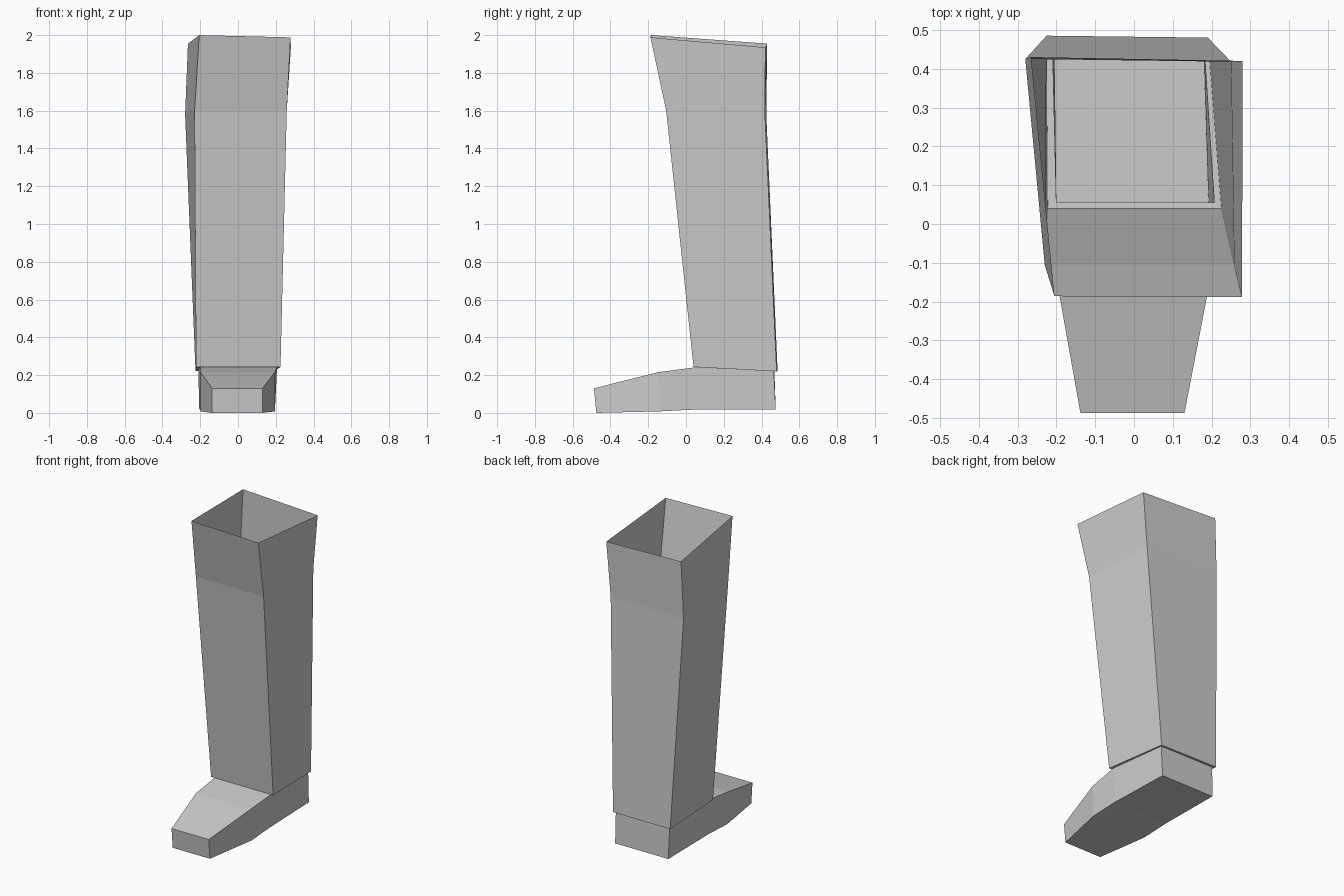
import bpy
import bmesh

cube = bpy.data.objects.get("Cube")
if cube:
    bpy.data.objects.remove(cube, do_unlink=True)

grey = bpy.data.materials.new("plain grey")
grey.use_nodes = True
colour = (0.6, 0.6, 0.6, 1)
grey.diffuse_color = colour
grey.node_tree.nodes["Principled BSDF"].inputs["Base Color"].default_value = colour


def loft(name, rings, caps=False, open_span=None):
    """Join four-cornered rings; open_span leaves out one (ring, side) face."""
    bm = bmesh.new()
    loops = [[bm.verts.new(p) for p in ring] for ring in rings]
    for i, (a, b) in enumerate(zip(loops, loops[1:])):
        for s in range(4):
            if (i, s) != open_span:
                n = (s + 1) % 4
                bm.faces.new((a[s], a[n], b[n], b[s]))
    if caps:
        bm.faces.new(loops[0][::-1])
        bm.faces.new(loops[-1])
    mesh = bpy.data.meshes.new(name)
    bm.to_mesh(mesh)
    bm.free()
    mesh.materials.append(grey)
    obj = bpy.data.objects.new(name, mesh)
    bpy.context.collection.objects.link(obj)
    return obj


# Ring corners: front right, front left, back left, back right
ankle_inner = [(-0.2, 0.055, 0.242), (0.207, 0.055, 0.242),
               (0.18, 0.465, 0.222), (-0.21, 0.468, 0.222)]
ankle_outer = [(-0.222, 0.04, 0.243), (0.225, 0.04, 0.243),
               (0.19, 0.48, 0.22), (-0.225, 0.485, 0.222)]
knee = [(-0.23, -0.105, 1.6), (0.258, -0.105, 1.6),
        (0.25, 0.418, 1.58), (-0.28, 0.425, 1.58)]
rim = [(-0.205, -0.186, 2.0), (0.278, -0.188, 1.988),
       (0.28, 0.42, 1.935), (-0.265, 0.43, 1.955)]

# Open shaft with the narrow ledge that steps in to the foot
loft("boot_shaft", [ankle_inner, ankle_outer, knee, rim])


# Foot stations run toe to heel: bottom right, bottom left, top left, top right
def station(right, left, bottom_y, bottom_z, top_y, top_z):
    return [(right, bottom_y, bottom_z), (left, bottom_y, bottom_z),
            (left, top_y, top_z), (right, top_y, top_z)]


toe = station(-0.138, 0.13, -0.475, 0.0, -0.487, 0.13)
ball = station(-0.198, 0.195, -0.14, 0.008, -0.15, 0.215)
instep = [(-0.2, 0.05, 0.018), (0.192, 0.05, 0.018), ankle_inner[1], ankle_inner[0]]
heel = [(-0.205, 0.475, 0.018), (0.178, 0.475, 0.018), ankle_inner[2], ankle_inner[3]]

# Foot, open on top where the shaft meets it
loft("boot_foot", [toe, ball, instep, heel], caps=True, open_span=(2, 2))
